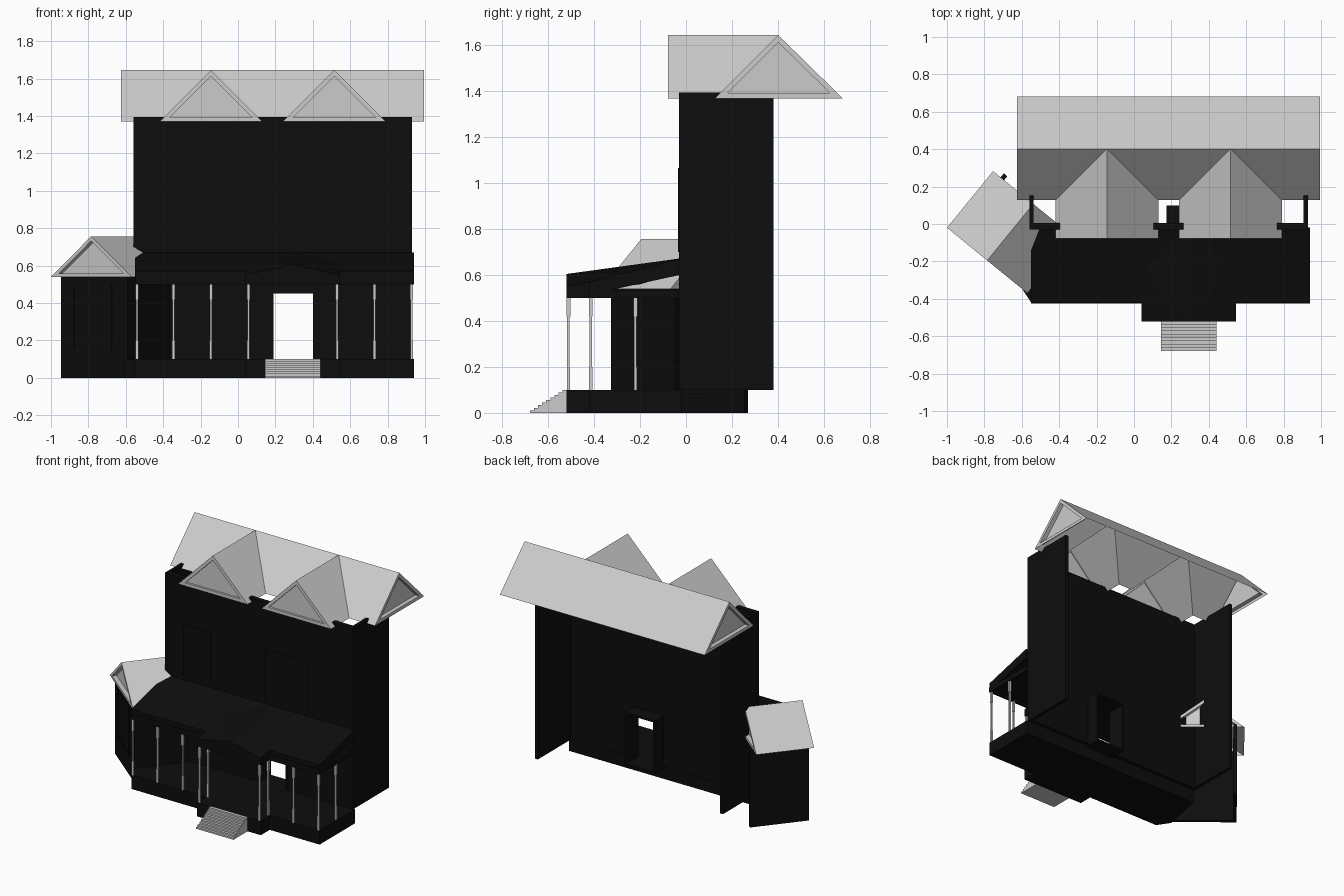
import bpy, bmesh
from mathutils import Vector

if "Cube" in bpy.data.objects:
    bpy.data.objects.remove(bpy.data.objects["Cube"])

black = bpy.data.materials.new("black_paint")
black.diffuse_color = (0.004, 0.004, 0.004, 1)
black.use_nodes = True
black.node_tree.nodes["Principled BSDF"].inputs["Base Color"].default_value = black.diffuse_color


def add(name, bm, mat=None):
    bmesh.ops.remove_doubles(bm, verts=bm.verts, dist=0.0001)
    bmesh.ops.recalc_face_normals(bm, faces=bm.faces)
    me = bpy.data.meshes.new(name)
    bm.to_mesh(me)
    bm.free()
    ob = bpy.data.objects.new(name, me)
    bpy.context.collection.objects.link(ob)
    if mat:
        me.materials.append(mat)
    return ob


def hull(name, pts, mat=None):
    bm = bmesh.new()
    for p in pts:
        bm.verts.new(p)
    bmesh.ops.convex_hull(bm, input=bm.verts)
    bmesh.ops.dissolve_limit(bm, angle_limit=0.01, verts=bm.verts, edges=bm.edges)
    return add(name, bm, mat)


def box(name, x0, x1, y0, y1, z0, z1, mat=None):
    return hull(name, [(x, y, z) for x in (x0, x1) for y in (y0, y1) for z in (z0, z1)], mat)


def face(bm, *pts):
    bm.faces.new([bm.verts.new(p) for p in pts])


def gable(bm, a, b, c, inward, border=0.10, depth=0.03):
    """Triangular gable end: flat border, reveal and recessed panel."""
    tri = [Vector(p) for p in (a, b, c)]
    sides = [(tri[1] - tri[2]).length, (tri[0] - tri[2]).length, (tri[0] - tri[1]).length]
    mid = sum((t * s for t, s in zip(tri, sides)), Vector()) / sum(sides)
    inner = [t.lerp(mid, border * 2) for t in tri]
    back = [t + Vector(inward) * depth for t in inner]
    for i in range(3):
        j = (i + 1) % 3
        face(bm, tri[i], tri[j], inner[j], inner[i])
        face(bm, inner[i], inner[j], back[j], back[i])
    face(bm, *back)


# Main roof: one long ridge and two front cross gables meeting in valleys
L, R, RY, RZ, EZ = -0.625, 0.995, 0.402, 1.645, 1.37
EF, EB, GF, HW = 0.127, 0.682, -0.078, 0.275
centres = (-0.145, 0.515)
bm = bmesh.new()
face(bm, (L, RY, RZ), (R, RY, RZ), (R, EB, EZ), (L, EB, EZ))
c1, c2 = centres
face(bm, (L, RY, RZ), (c1, RY, RZ), (c1 - HW, EF, EZ), (L, EF, EZ))
face(bm, (c1, RY, RZ), (c2, RY, RZ), (c2 - HW, EF, EZ), (c1 + HW, EF, EZ))
face(bm, (c2, RY, RZ), (R, RY, RZ), (R, EF, EZ), (c2 + HW, EF, EZ))
for c in centres:
    for s in (-HW, HW):
        face(bm, (c, RY, RZ), (c, GF, RZ), (c + s, GF, EZ), (c + s, EF, EZ))
    gable(bm, (c - HW, GF, EZ), (c + HW, GF, EZ), (c, GF, RZ), (0, 1, 0), depth=0.015)
for x, d in ((L, 1), (R, -1)):
    gable(bm, (x, EF, EZ), (x, EB, EZ), (x, RY, RZ), (d, 0, 0))
add("main_roof", bm)

# House walls: open-backed shell with a doorway
WT = 1.395
box("front_wall_left", -0.558, 0.19, -0.03, 0.005, 0.1, WT, black)
box("front_wall_right", 0.40, 0.93, -0.03, 0.005, 0.1, WT, black)
box("front_wall_over_door", 0.19, 0.40, -0.03, 0.005, 0.45, WT, black)
box("left_wall", -0.558, -0.536, -0.03, 0.38, 0.1, WT, black)
box("right_wall", 0.906, 0.93, -0.03, 0.38, 0.1, WT, black)

# Door recess
box("door_jamb_left", 0.175, 0.19, -0.035, 0.10, 0.1, 0.45, black)
box("door_jamb_right", 0.40, 0.415, -0.035, 0.10, 0.1, 0.45, black)
box("door_head", 0.175, 0.415, -0.035, 0.10, 0.45, 0.465, black)
box("door_sill", 0.175, 0.415, -0.03, 0.10, 0.085, 0.1, black)

# Upper window trims, barely proud of the wall
for x0, x1 in ((-0.42, -0.20), (0.23, 0.57)):
    for x in (x0, x1):
        box("window_trim", x - 0.008, x + 0.008, -0.034, -0.03, 0.70, 1.05, black)
    box("window_trim_top", x0 - 0.008, x1 + 0.008, -0.034, -0.03, 1.05, 1.066, black)

# Corner bay, turned to face front left: u runs along its front, v goes back
O, U, V = Vector((-1, -0.02, 0)), Vector((0.776, -0.632, 0)), Vector((0.632, 0.776, 0))


def bay(u, v, z):
    return O + U * u + V * v + Vector((0, 0, z))


def bay_box(name, u0, u1, v0, v1, z0, z1):
    hull(name, [bay(u, v, z) for u in (u0, u1) for v in (v0, v1) for z in (z0, z1)], black)


bay_box("bay_front_wall", 0.052, 0.51, 0.02, 0.042, 0, 0.545)
bay_box("bay_left_wall", 0.052, 0.076, 0.02, 0.417, 0, 0.545)
bay_box("bay_right_wall", 0.488, 0.51, 0.02, 0.38, 0, 0.545)
for u in (0.13, 0.39):
    bay_box("bay_window_side", u, u + 0.015, 0.015, 0.02, 0.14, 0.50)
for z in (0.14, 0.485):
    bay_box("bay_window_rail", 0.13, 0.405, 0.015, 0.02, z, z + 0.015)
W, D, BE, BR = 0.554, 0.39, 0.54, 0.757
bm = bmesh.new()
for u in (0, W):
    face(bm, bay(u, 0, BE), bay(u, D, BE), bay(W / 2, D, BR), bay(W / 2, 0, BR))
gable(bm, bay(0, 0, BE), bay(W, 0, BE), bay(W / 2, 0, BR), V)
gable(bm, bay(0, D, BE), bay(W, D, BE), bay(W / 2, D, BR), -V)
add("bay_roof", bm)

# Porch floor with entrance projection
plan = [(-0.61, -0.33), (-0.55, -0.42), (0.94, -0.42), (0.94, -0.02), (-0.55, -0.02)]
hull("porch_floor", [(x, y, z) for x, y in plan for z in (0, 0.1)], black)
box("entrance_floor", 0.04, 0.545, -0.52, -0.42, 0, 0.1, black)

# Front steps
N = 9
for i in range(N):
    y0 = -0.68 + 0.16 * i / N
    box("step", 0.145, 0.44, y0, -0.52, 0, 0.1 * (i + 1) / N)

# Porch roof slab and low entrance gable
hull("porch_roof", [(x, y, z) for x in (-0.55, 0.94)
                    for y, z in ((-0.42, 0.515), (-0.42, 0.57), (-0.03, 0.60), (-0.03, 0.67))], black)
hull("entrance_roof", [(x, y, z) for x in (0.04, 0.545)
                       for y, z in ((-0.52, 0.52), (-0.52, 0.55), (-0.2, 0.56), (-0.2, 0.62))]
     + [(0.292, -0.52, 0.605), (0.292, -0.03, 0.672), (0.292, -0.03, 0.61)], black)

# Porch beams
box("beam_left", -0.55, 0.065, -0.425, -0.405, 0.5, 0.54, black)
box("beam_right", 0.52, 0.94, -0.425, -0.405, 0.5, 0.54, black)
box("beam_end", 0.92, 0.94, -0.42, -0.03, 0.5, 0.535, black)
box("beam_entrance", 0.04, 0.545, -0.52, -0.50, 0.5, 0.55, black)
for x in (0.04, 0.525):
    box("beam_entrance_side", x, x + 0.02, -0.52, -0.405, 0.5, 0.54, black)

# Porch columns: slim shaft, thicker base and head
spots = [(x, -0.415) for x in (-0.54, -0.345, -0.145, 0.055, 0.53, 0.73, 0.928)]
spots += [(0.055, -0.512), (0.53, -0.512), (0.928, -0.22)]
for x, y in spots:
    for part, z0, z1, r in (("shaft", 0.1, 0.5, 0.0055), ("base", 0.1, 0.20, 0.007), ("head", 0.42, 0.5, 0.008)):
        box("column_" + part, x - r, x + r, y - r, y + r, z0, z1)
